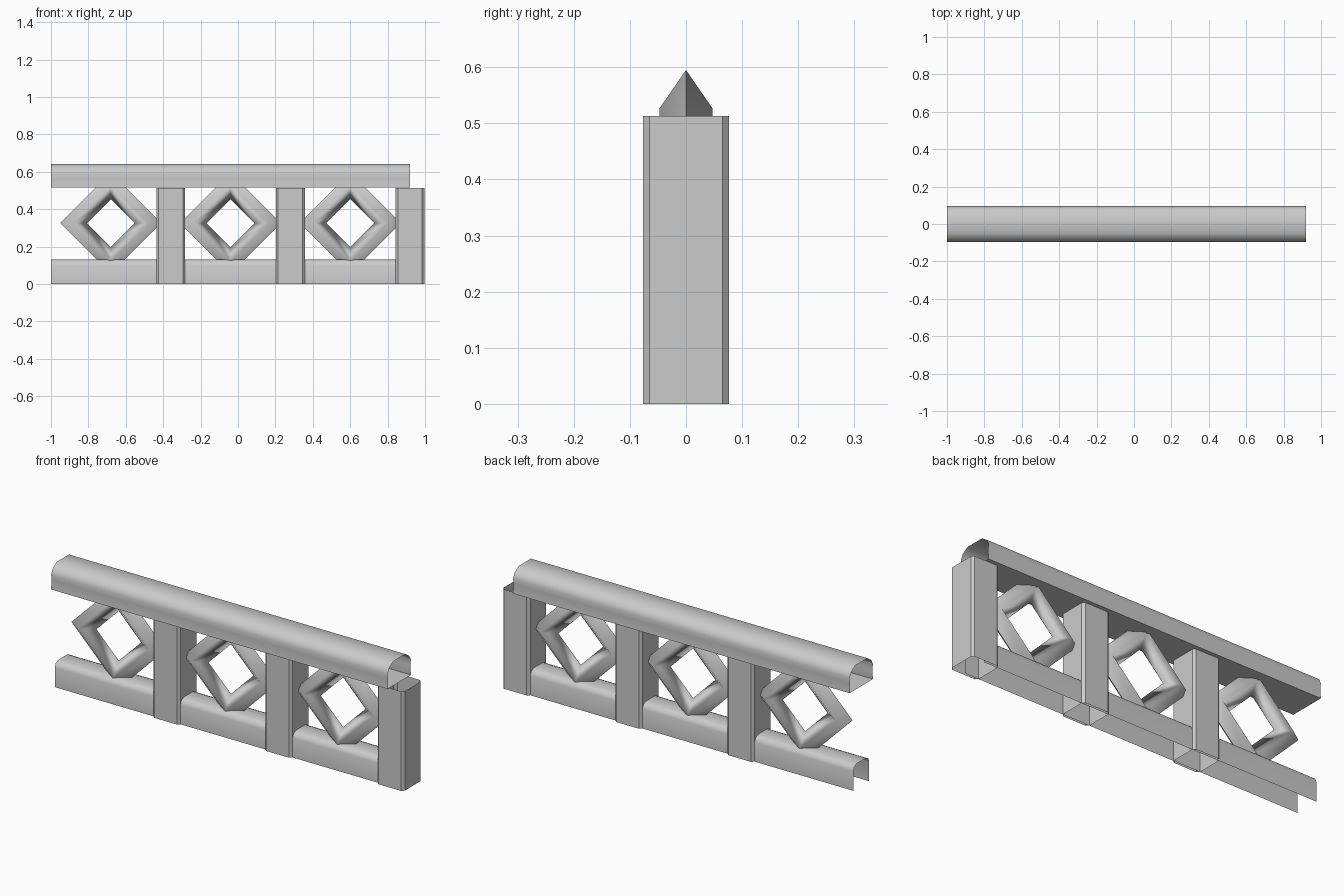
import bpy, bmesh, math

cube = bpy.data.objects.get("Cube")
if cube:
    bpy.data.objects.remove(cube, do_unlink=True)

stone = bpy.data.materials.new("grey_stone")
stone.use_nodes = True
grey = (0.6, 0.6, 0.6, 1)
stone.diffuse_color = grey
stone.node_tree.nodes["Principled BSDF"].inputs["Base Color"].default_value = grey

START, END, BAY = -1.0, 0.92, 0.64


def finish(name, bm, smooth_angle=None):
    mesh = bpy.data.meshes.new(name)
    bm.to_mesh(mesh)
    bm.free()
    mesh.materials.append(stone)
    obj = bpy.data.objects.new(name, mesh)
    bpy.context.collection.objects.link(obj)
    if smooth_angle:
        bpy.ops.object.select_all(action='DESELECT')
        obj.select_set(True)
        bpy.context.view_layer.objects.active = obj
        bpy.ops.object.shade_smooth_by_angle(angle=math.radians(smooth_angle))
    return obj


def sweep(name, near, far, closed, smooth_angle=None):
    """Open-ended skin between two matching outlines."""
    bm = bmesh.new()
    a = [bm.verts.new(p) for p in near]
    b = [bm.verts.new(p) for p in far]
    n = len(a)
    for i in range(n if closed else n - 1):
        j = (i + 1) % n
        bm.faces.new((a[i], a[j], b[j], b[i]))
    return finish(name, bm, smooth_angle)


def rail(name, half_profile, closed):
    # half profile runs up the +y side, mirrored down the -y side
    outline = half_profile + [(-y, z) for y, z in reversed(half_profile)]
    return sweep(name, [(END, y, z) for y, z in outline],
                 [(START, y, z) for y, z in outline], closed, 50)


def post(name, x, half=0.077, cut=0.012, height=0.513):
    s = half - cut
    outline = [(half, -s), (half, s), (s, half), (-s, half),
               (-half, s), (-half, -s), (-s, -half), (s, -half)]
    return sweep(name, [(x + px, py, 0) for px, py in outline],
                 [(x + px, py, height) for px, py in outline], True)


def diamond(name, x, z=0.325):
    # four-cornered ring with a rhombic section
    section = [(0.27, 0), (0.202, 0.047), (0.128, 0), (0.202, -0.047)]
    bm = bmesh.new()
    rings = []
    for k in range(4):
        c, s = round(math.cos(k * math.pi / 2)), round(math.sin(k * math.pi / 2))
        rings.append([bm.verts.new((x + r * c, y, z + r * s)) for r, y in section])
    for k in range(4):
        a, b = rings[k], rings[(k + 1) % 4]
        for i in range(4):
            j = (i + 1) % 4
            bm.faces.new((a[i], a[j], b[j], b[i])).smooth = True
    # crisp outer ridge
    for k in range(4):
        bm.edges.get((rings[k][0], rings[(k + 1) % 4][0])).smooth = False
    bmesh.ops.recalc_face_normals(bm, faces=bm.faces)
    return finish(name, bm)


# handrail with a slight waist and rounded top, closed underneath
rail("top_rail", [(0.095, 0.515), (0.091, 0.565), (0.095, 0.592),
                  (0.083, 0.618), (0.05, 0.64)], True)
# bottom rail, open underneath
rail("bottom_rail", [(0.065, 0), (0.065, 0.1), (0.057, 0.12), (0.037, 0.13)], False)

# repeated bays
for i in range(3):
    post(f"post_{i + 1}", START + BAY * (i + 1))
    diamond(f"diamond_{i + 1}", START + BAY * (i + 0.5))
